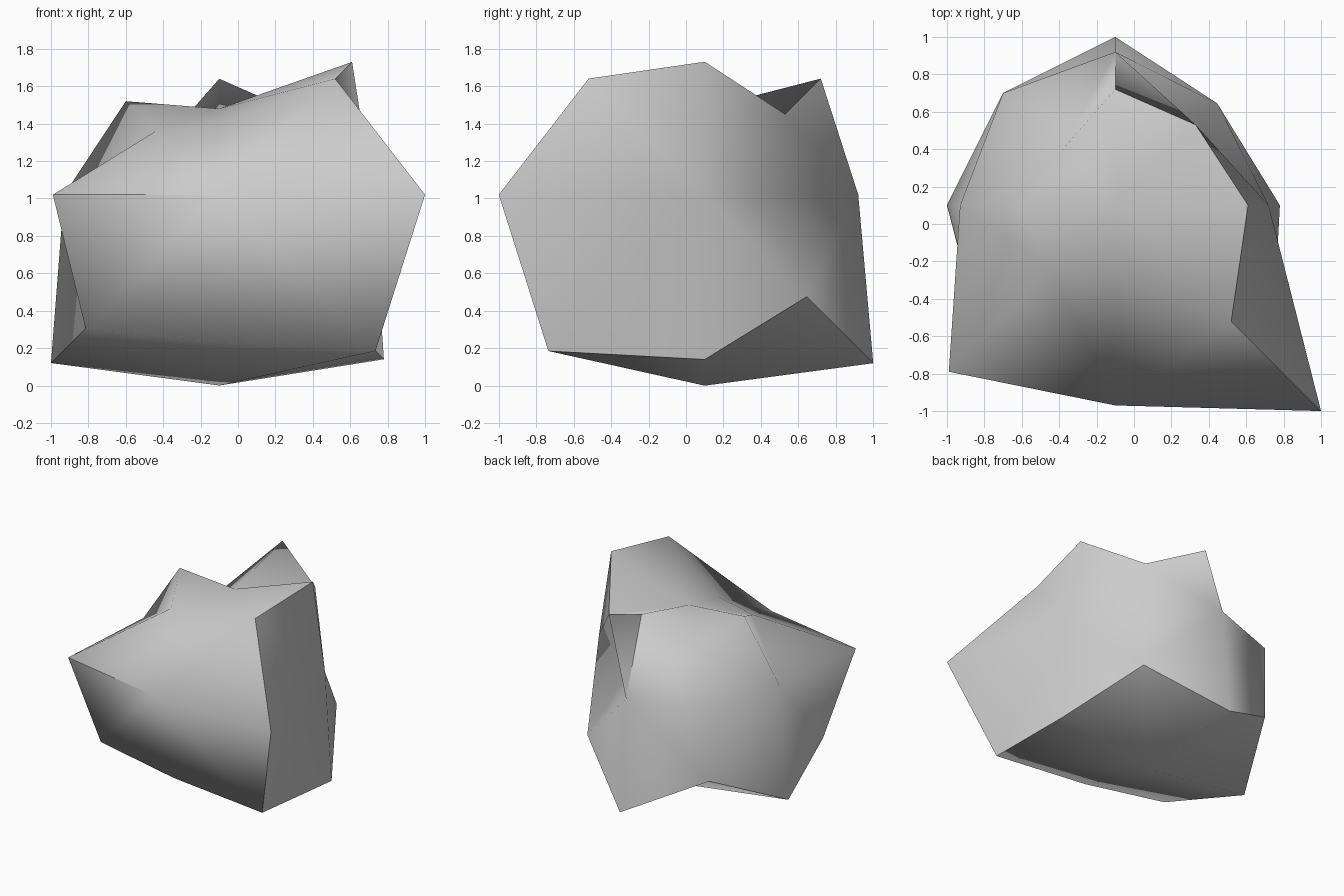
import bpy
import bmesh
from itertools import product
from math import radians
from mathutils import Vector

default_cube = bpy.data.objects.get("Cube")
if default_cube:
    bpy.data.objects.remove(default_cube, do_unlink=True)

# Stone material
stone = bpy.data.materials.new("stone grey")
stone.use_nodes = True
grey = (0.6, 0.6, 0.6, 1)
stone.diffuse_color = grey
stone.node_tree.nodes["Principled BSDF"].inputs["Base Color"].default_value = grey

# How far each point of a once-divided cube is pushed from the core:
# layers go bottom to top, rows front to back, columns along x
bottom = ((.715, .79, .835), (.9, 1.02, .88), (.6, .9, .545))
middle = ((.89, 1.07, 1.1), (.83, 0, .82), (.6, .82, .3))
top = ((.34, .38, .62), (.5, .46, .71), (.29, .62, .43))
push = (bottom, middle, top)
core = Vector((-.1, .1, 1.02))

bm = bmesh.new()
points = {}
for direction in product((-1, 0, 1), repeat=3):
    if any(direction):
        x, y, z = direction
        reach = push[z + 1][y + 1][x + 1]
        points[direction] = bm.verts.new(core + reach * Vector(direction))


def grid_point(axis, side, u, v):
    """Point on one cube side, addressed by its two in-plane steps."""
    direction = [0, 0, 0]
    direction[axis] = side
    direction[(axis + 1) % 3] = u
    direction[(axis + 2) % 3] = v
    return points[tuple(direction)]


# Four quads per side, each starting at its corner so it folds corner to middle
for axis in range(3):
    for side, u, v in product((-1, 1), repeat=3):
        loop = [(u, v), (0, v), (0, 0), (u, 0)]
        if side * u * v < 0:
            loop = [loop[0]] + loop[:0:-1]
        face = bm.faces.new([grid_point(axis, side, *step) for step in loop])
        face.smooth = True

# Rock object
mesh = bpy.data.meshes.new("rock")
bm.to_mesh(mesh)
bm.free()
mesh.materials.append(stone)
rock = bpy.data.objects.new("rock", mesh)
bpy.context.collection.objects.link(rock)

# Soft facets with only the strongest ridges left sharp
bpy.ops.object.select_all(action="DESELECT")
rock.select_set(True)
bpy.context.view_layer.objects.active = rock
bpy.ops.object.shade_smooth_by_angle(angle=radians(65))
